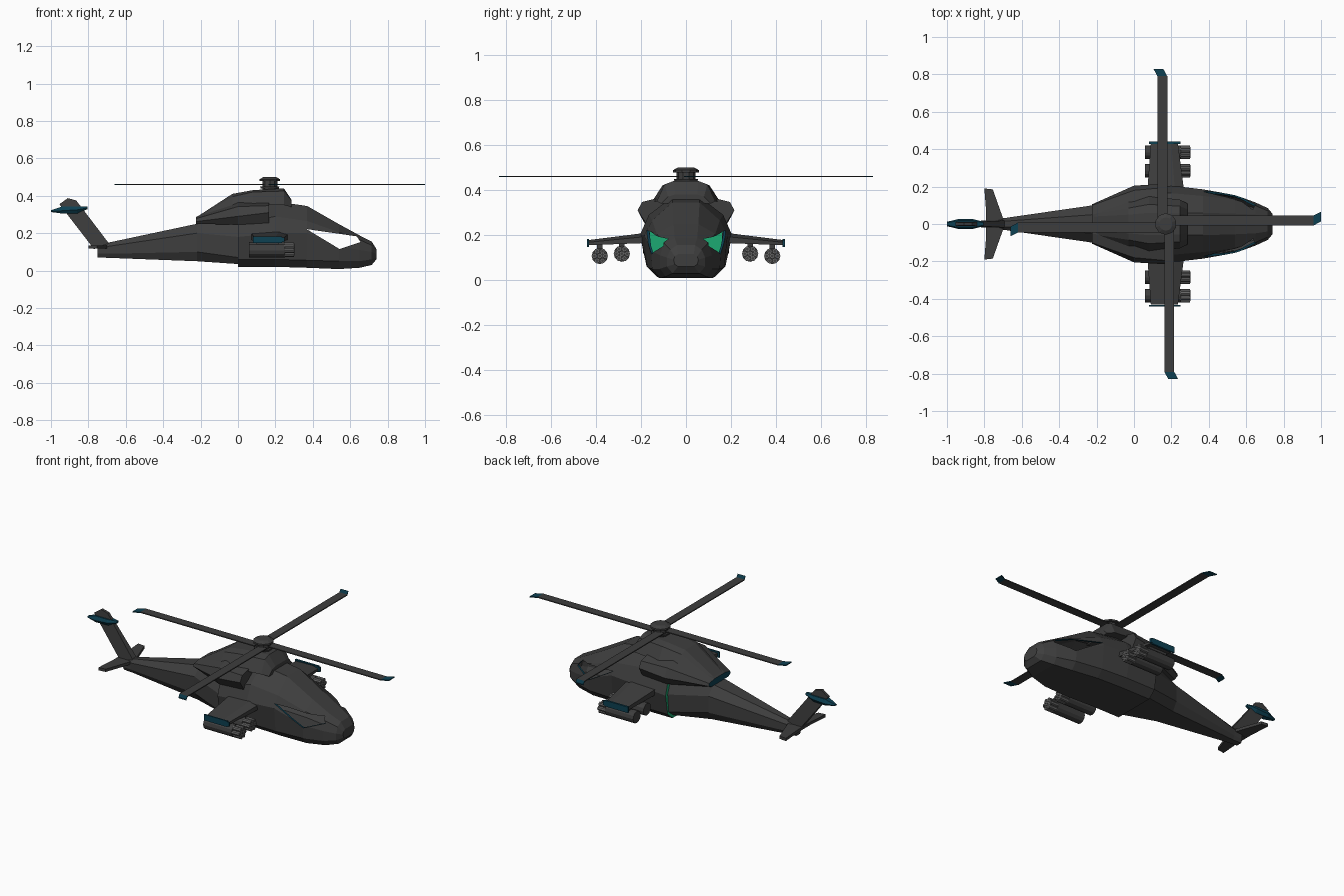
import bpy, bmesh, math
from mathutils import Matrix, Vector

if "Cube" in bpy.data.objects:
    bpy.data.objects.remove(bpy.data.objects["Cube"])


def material(name, rgb):
    m = bpy.data.materials.new(name)
    m.diffuse_color = (*rgb, 1)
    m.use_nodes = True
    m.node_tree.nodes["Principled BSDF"].inputs["Base Color"].default_value = m.diffuse_color
    return m


DARK = material("dark grey", (0.048, 0.048, 0.048))
TEAL = material("deep teal", (0.004, 0.052, 0.085))
GREEN = material("bulkhead green", (0.012, 0.40, 0.17))
GREY = material("tube grey", (0.13, 0.13, 0.13))
HUB_X = 0.17


def finish(name, bm, mats):
    bmesh.ops.recalc_face_normals(bm, faces=bm.faces[:])
    me = bpy.data.meshes.new(name)
    bm.to_mesh(me)
    bm.free()
    for m in mats:
        me.materials.append(m)
    ob = bpy.data.objects.new(name, me)
    bpy.context.collection.objects.link(ob)
    return ob


def loft(name, sections, mats=(DARK,), first_cap=0):
    """Symmetric hull; each section is x and its half outline from bottom to top."""
    bm = bmesh.new()
    rings = []
    for x, half in sections:
        ring = half + [(-y, z) for y, z in reversed(half)]
        rings.append([bm.verts.new((x, y, z)) for y, z in ring])
    n = len(rings[0])
    for a, b in zip(rings, rings[1:]):
        for i in range(n):
            j = (i + 1) % n
            bm.faces.new((a[i], a[j], b[j], b[i]))
    bm.faces.new(rings[0]).material_index = first_cap
    bm.faces.new(rings[-1])
    return finish(name, bm, mats)


def bridge(name, low, high, mat=DARK):
    """Solid between two matching outlines."""
    bm = bmesh.new()
    a = [bm.verts.new(p) for p in low]
    b = [bm.verts.new(p) for p in high]
    for i in range(len(a)):
        j = (i + 1) % len(a)
        bm.faces.new((a[i], a[j], b[j], b[i]))
    bm.faces.new(a)
    bm.faces.new(b)
    return finish(name, bm, (mat,))


def box(name, lo, hi, mat=DARK):
    c = [(lo[0], lo[1]), (hi[0], lo[1]), (hi[0], hi[1]), (lo[0], hi[1])]
    return bridge(name, [(x, y, lo[2]) for x, y in c], [(x, y, hi[2]) for x, y in c], mat)


def cylinder(name, start, end, r1, r2, sides, mat=DARK):
    start, end = Vector(start), Vector(end)
    d = end - start
    bm = bmesh.new()
    bmesh.ops.create_cone(bm, cap_ends=True, segments=sides, radius1=r1, radius2=r2,
                          depth=d.length,
                          matrix=Matrix.Translation((start + end) / 2)
                          @ d.to_track_quat('Z', 'Y').to_matrix().to_4x4())
    return finish(name, bm, (mat,))


# Cabin shell with a green rear bulkhead
cabin = loft("cabin", [
    (0.0, [(.13, .02), (.175, .06), (.195, .18), (.175, .25), (.06, .30)]),
    (.20, [(.13, .02), (.175, .06), (.205, .20), (.165, .29), (.06, .37)]),
    (.37, [(.13, .015), (.17, .055), (.185, .20), (.15, .265), (.06, .345)]),
    (.54, [(.115, .008), (.15, .05), (.155, .13), (.13, .205), (.055, .248)]),
    (.65, [(.09, .015), (.115, .05), (.115, .11), (.098, .165), (.05, .188)]),
    (.715, [(.06, .03), (.085, .06), (.085, .10), (.07, .135), (.04, .155)]),
    (.74, [(.035, .06), (.05, .07), (.055, .09), (.05, .105), (.035, .115)]),
], (DARK, GREEN, TEAL), 1)

# Side window openings, teal around the rim
window = [(.366, .222), (.635, .183), (.655, .152), (.543, .115)]
cutter = bridge("window_cutter", [(x, -.5, z) for x, z in window],
                [(x, .5, z) for x, z in window], TEAL)
cutter.hide_render = True
shell = cabin.modifiers.new("shell", 'SOLIDIFY')
shell.thickness = 0.01
shell.offset = -1
cut = cabin.modifiers.new("windows", 'BOOLEAN')
cut.operation = 'DIFFERENCE'
cut.solver = 'EXACT'
cut.material_mode = 'TRANSFER'
cut.object = cutter
bpy.context.view_layer.objects.active = cabin
for mod in ("shell", "windows"):
    bpy.ops.object.modifier_apply(modifier=mod)
bpy.data.objects.remove(cutter)

# Tail boom
loft("tail_boom", [
    (-.75, [(.018, .07), (.027, .09), (.027, .12), (.012, .135)]),
    (-.69, [(.020, .068), (.032, .09), (.032, .13), (.015, .15)]),
    (-.22, [(.07, .05), (.10, .10), (.10, .20), (.05, .25)]),
    (0, [(.12, .035), (.165, .07), (.175, .18), (.15, .25)]),
])

# Engine housing with a teal exhaust end
loft("engine_housing", [
    (-.225, [(.08, .25), (.105, .262), (.10, .278), (.05, .287)]),
    (0, [(.18, .245), (.205, .29), (.18, .342), (.10, .37)]),
    (.165, [(.18, .255), (.215, .31), (.195, .347), (.10, .37)]),
], (DARK, TEAL), 1)

# Rotor pylon fairing
loft("rotor_pylon", [
    (-.22, [(.07, .265), (.055, .28), (.04, .287)]),
    (-.03, [(.13, .335), (.085, .395), (.05, .41)]),
    (.08, [(.15, .35), (.105, .42), (.06, .43)]),
    (.245, [(.13, .35), (.095, .425), (.055, .44)]),
    (.285, [(.11, .34), (.08, .37), (.05, .38)]),
])

# Rotor mast and hub
for name, z0, z1, r0, r1 in (("rotor_mast", .42, .48, .042, .042),
                             ("hub_ring", .438, .45, .05, .055),
                             ("hub_cap", .478, .488, .058, .058),
                             ("hub_top", .488, .50, .058, .036)):
    cylinder(name, (HUB_X, 0, z0), (HUB_X, 0, z1), r0, r1, 10)

# Four rotor blades with swept teal tips
blade = [(.03, -.008), (.79, -.008), (.79, .045), (.03, .045)]
tip = [(.79, -.008), (.83, .014), (.83, .066), (.79, .045)]
for k in range(4):
    turn = Matrix.Translation((HUB_X, 0, .457)) @ Matrix.Rotation(k * math.pi / 2, 4, 'Z')
    for name, outline, mat in (("rotor_blade", blade, DARK), ("blade_tip", tip, TEAL)):
        ob = bridge(name, [(x, y, 0) for x, y in outline],
                    [(x, y, .006) for x, y in outline], mat)
        ob.data.transform(turn)

# Swept tail fin, thinner toward the top
fin = [(-.77, .115), (-.69, .145), (-.865, .375), (-.91, .387), (-.955, .355)]
bridge("tail_fin", [(x, -.02 + .045 * (z - .12), z) for x, z in fin],
       [(x, .02 - .045 * (z - .12), z) for x, z in fin])

# Teal stabiliser high on the fin
loft("upper_stabiliser", [
    (-1.0, [(.006, .313), (.012, .318), (.006, .322)]),
    (-.94, [(.016, .305), (.026, .32), (.018, .343)]),
    (-.86, [(.012, .305), (.026, .325), (.018, .343)]),
    (-.805, [(.006, .328), (.012, .335), (.006, .342)]),
], (TEAL,))

for s in (-1, 1):
    side = "left" if s > 0 else "right"
    # Tail plane
    plane = [(-.79, 0), (-.69, 0), (-.70, .03), (-.755, .185), (-.80, .19), (-.79, .06)]
    bridge(side + "_tail_plane", [(x, s * y, .118) for x, y in plane],
           [(x, s * y, .135) for x, y in plane])

    # Stub wing and teal tip plate
    bridge(side + "_wing",
           [(.07, s * .16, .165), (.27, s * .16, .165), (.27, s * .16, .195), (.22, s * .16, .212),
            (.07, s * .16, .20)],
           [(.09, s * .43, .155), (.235, s * .43, .155), (.235, s * .43, .168), (.20, s * .43, .178),
            (.09, s * .43, .175)])
    box(side + "_wing_tip", (.08, s * .43 - .002, .147), (.235, s * .44, .183), TEAL)
    box(side + "_wing_tip_nose", (.235, s * .43 - .002, .152), (.248, s * .44, .178), TEAL)

    # Rocket pods hung below the wing
    for y, z in ((.285, .117), (.383, .107)):
        y *= s
        cylinder(side + "_pod", (.06, y, z), (.25, y, z), .036, .036, 12)
        box(side + "_pod_mount", (.10, y - .012, z + .025), (.22, y + .012, .17))
        for k in range(7):
            r = .024 if k else 0
            a = k * math.pi / 3
            ty, tz = y + r * math.cos(a), z + r * math.sin(a)
            cylinder(side + "_rocket_tube", (.245, ty, tz), (.30, ty, tz), .0125, .0125, 8, GREY)
            cylinder(side + "_tube_bore", (.2995, ty, tz), (.301, ty, tz), .006, .006, 8)
